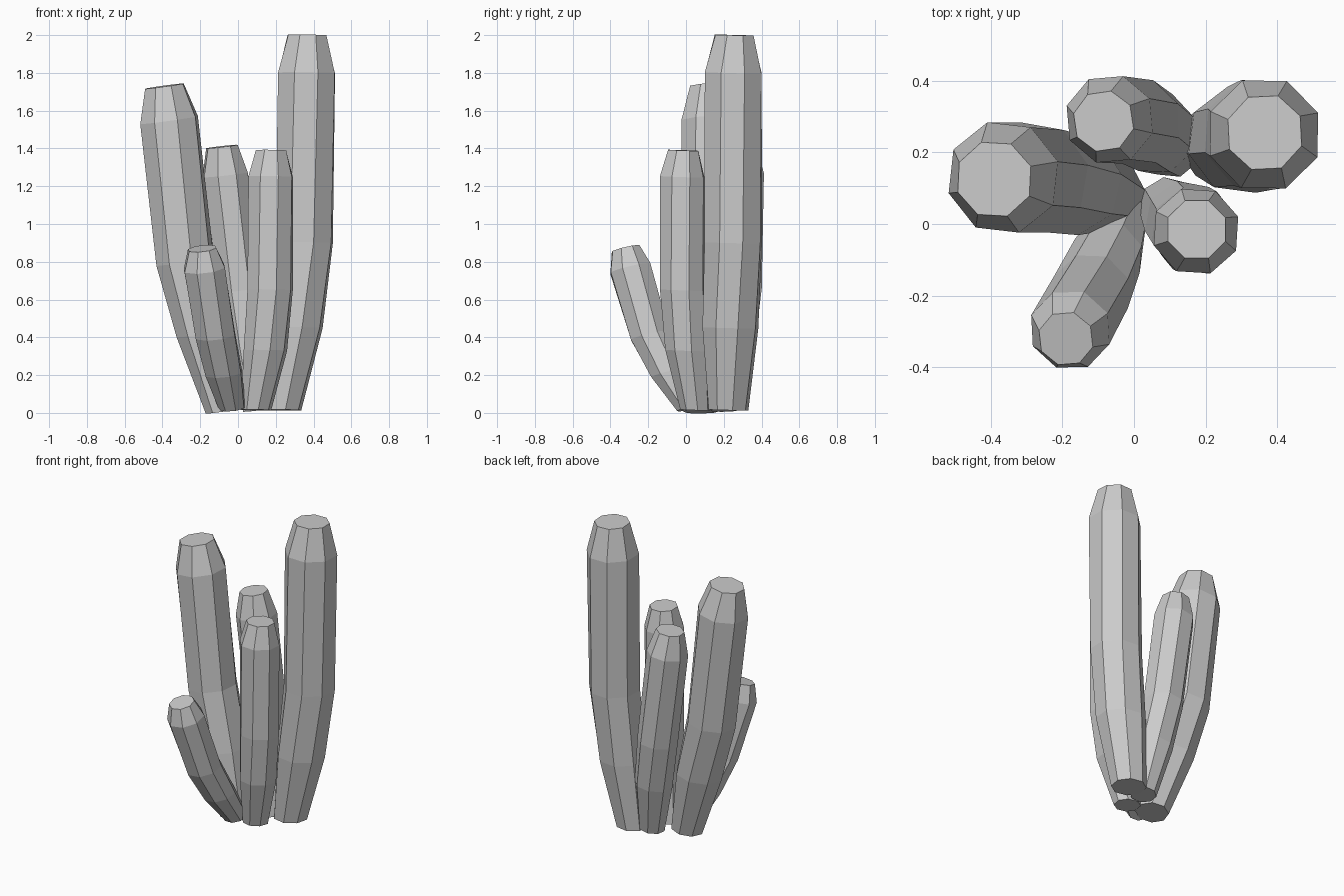
import bpy, bmesh, math
from mathutils import Vector

SIDES = 8


def stem(name, path, spin):
    """Bent cactus-like column: path rows are x, y, z, radius, bottom to top."""
    centres = [Vector(p[:3]) for p in path]
    # All rings lie parallel, square to the crown direction
    tilt = Vector((0, 0, 1)).rotation_difference(centres[-1] - centres[-2])
    bm = bmesh.new()
    rings = []
    for i, (c, p) in enumerate(zip(centres, path)):
        ring = []
        for k in range(SIDES):
            a = math.tau * k / SIDES + spin + 0.06 * i
            offset = Vector((math.cos(a), math.sin(a), 0)) * p[3] * 1.02
            ring.append(bm.verts.new(c + tilt @ offset))
        rings.append(ring)
    for low, high in zip(rings, rings[1:]):
        for k in range(SIDES):
            n = (k + 1) % SIDES
            bm.faces.new((low[k], low[n], high[n], high[k]))
    # Flat caps
    bm.faces.new(rings[0][::-1])
    bm.faces.new(rings[-1])
    mesh = bpy.data.meshes.new(name)
    bm.to_mesh(mesh)
    bm.free()
    obj = bpy.data.objects.new(name, mesh)
    bpy.context.collection.objects.link(obj)


# Tallest column, back right
stem("tall_right_stem", [
    (0.23, 0.225, 0.015, 0.105), (0.30, 0.235, 0.45, 0.15), (0.35, 0.25, 0.90, 0.157),
    (0.363, 0.25, 1.80, 0.159), (0.365, 0.255, 2.00, 0.107)], 0.2)

# Second tallest, leaning left
stem("tall_left_stem", [
    (-0.07, 0.085, 0.010, 0.10), (-0.18, 0.115, 0.42, 0.145), (-0.28, 0.13, 0.80, 0.154),
    (-0.365, 0.13, 1.55, 0.157), (-0.39, 0.125, 1.73, 0.107)], 0.1)

# Middle column at the back
stem("back_middle_stem", [
    (0.105, 0.21, 0.015, 0.08), (0.06, 0.255, 0.34, 0.115), (0.01, 0.285, 0.65, 0.122),
    (-0.068, 0.292, 1.26, 0.124), (-0.085, 0.287, 1.41, 0.085)], 0.3)

# Middle column at the front
stem("front_middle_stem", [
    (0.095, 0.05, 0.015, 0.08), (0.145, 0.005, 0.33, 0.115), (0.17, -0.018, 0.65, 0.122),
    (0.173, -0.020, 1.25, 0.122), (0.175, -0.015, 1.39, 0.085)], 0.15)

# Short column leaning forward
stem("short_front_stem", [
    (-0.03, 0.02, 0.025, 0.07), (-0.075, -0.09, 0.21, 0.10), (-0.12, -0.19, 0.41, 0.11),
    (-0.178, -0.295, 0.765, 0.114), (-0.19, -0.32, 0.87, 0.077)], 0.25)
